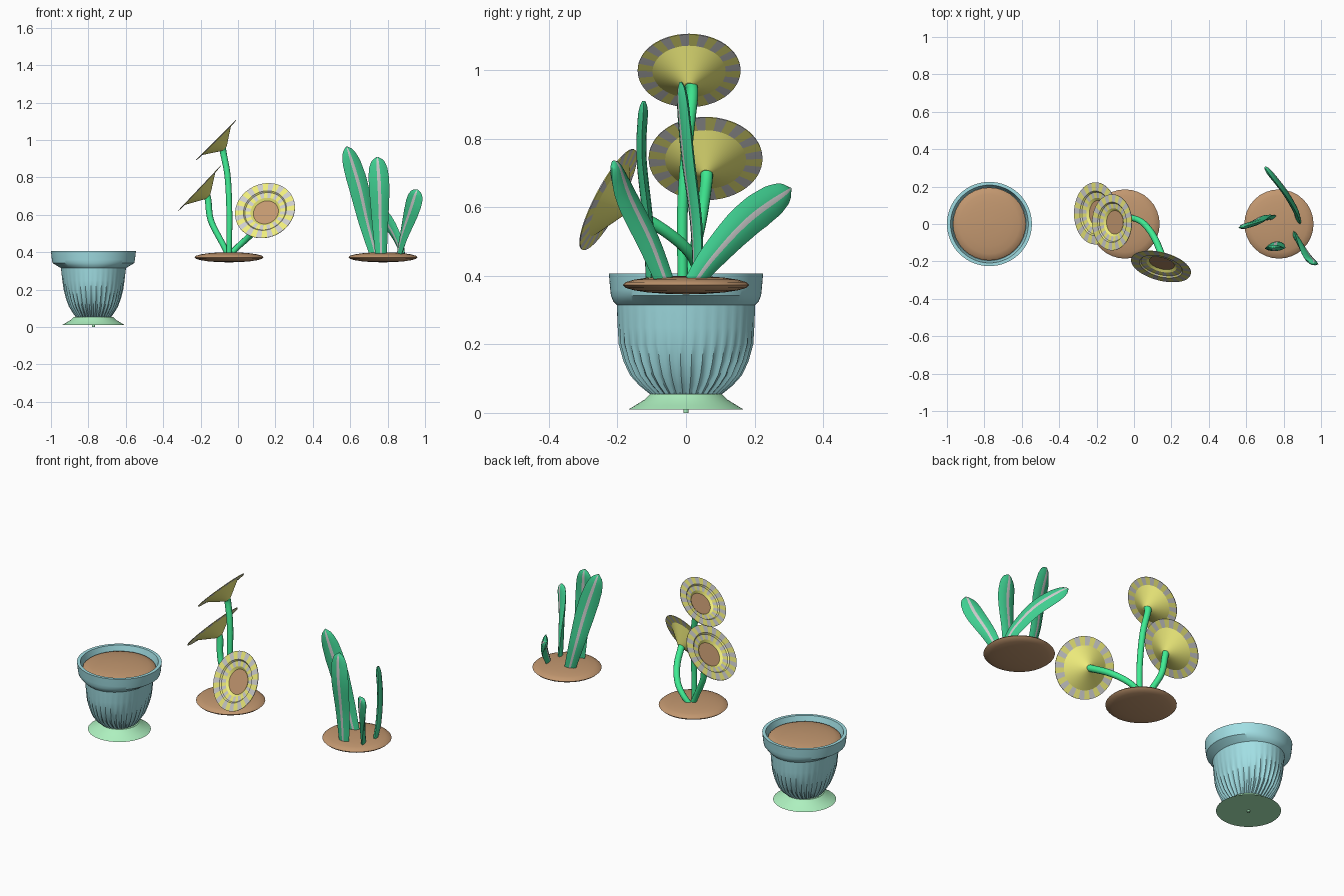
import bpy, math
from mathutils import Vector

if "Cube" in bpy.data.objects:
    bpy.data.objects.remove(bpy.data.objects["Cube"])


def material(name, rgb):
    m = bpy.data.materials.new(name)
    m.diffuse_color = (*rgb, 1)
    m.use_nodes = True
    m.node_tree.nodes["Principled BSDF"].inputs["Base Color"].default_value = m.diffuse_color
    return m


TEAL = material("teal", (.36, .74, .78))
MINT = material("mint", (.42, .87, .52))
SOIL = material("soil_brown", (.54, .31, .16))
STEM = material("stem_green", (.05, .83, .29))
LEAF = material("leaf_green", (.05, .62, .28))
YELLOW = material("yellow", (.86, .84, .2))
PALE = material("pale_grey", (.8, .8, .8))


def loft(name, rings, mats, cap_start=True, cap_end=True, pick=None, angle=35):
    """Skin closed rings of equal length; pick(row, column) gives a material slot."""
    n = len(rings[0])
    verts = [tuple(p) for r in rings for p in r]
    faces, slots = [], []
    for i in range(len(rings) - 1):
        for j in range(n):
            k = (j + 1) % n
            faces.append((i*n + j, i*n + k, (i+1)*n + k, (i+1)*n + j))
            slots.append(pick(i, j) if pick else 0)
    if cap_start:
        faces.append(tuple(reversed(range(n))))
        slots.append(0)
    if cap_end:
        faces.append(tuple(range(len(verts) - n, len(verts))))
        slots.append(len(mats) - 1)
    me = bpy.data.meshes.new(name)
    me.from_pydata(verts, [], faces)
    for m in mats:
        me.materials.append(m)
    for p, s in zip(me.polygons, slots):
        p.material_index = s
    ob = bpy.data.objects.new(name, me)
    bpy.context.collection.objects.link(ob)
    bpy.ops.object.select_all(action='DESELECT')
    ob.select_set(True)
    bpy.context.view_layer.objects.active = ob
    bpy.ops.object.shade_smooth_by_angle(angle=math.radians(angle))
    return ob


def ellipse(cx, z, rx, ry, n, flute=0, count=36):
    pts = []
    for j in range(n):
        a = 2 * math.pi * j / n
        f = 1 - flute * abs(math.cos(a * count / 2))
        pts.append((cx + rx * f * math.cos(a), ry * f * math.sin(a), z))
    return pts


def smooth_path(points, steps):
    """Catmull-Rom points along a short control path."""
    p = [Vector(q) for q in points]
    p = [2*p[0] - p[1]] + p + [2*p[-1] - p[-2]]
    out = []
    spans = len(p) - 3
    for s in range(steps + 1):
        u = s / steps * spans
        i = min(int(u), spans - 1)
        t = u - i
        a, b, c, d = p[i:i+4]
        out.append(.5 * (2*b + (c-a)*t + (2*a-5*b+4*c-d)*t*t + (3*b-a-3*c+d)*t**3))
    return out


def tangents(path):
    last = len(path) - 1
    return [(path[min(i+1, last)] - path[max(i-1, 0)]).normalized() for i in range(last + 1)]


# Pot: fluted oval body flowing into a round rim
PX = -.773
rows = [(.055, .096, .106, .07), (.08, .114, .137, .07), (.11, .132, .164, .06),
        (.15, .147, .183, .05), (.2, .16, .197, .025), (.25, .167, .2, .008),
        (.315, .174, .202, 0), (.325, .19, .212, 0), (.342, .218, .219, 0),
        (.36, .222, .221, 0), (.406, .227, .225, 0), (.406, .208, .208, 0),
        (.36, .196, .196, 0)]
loft("pot", [ellipse(PX, z, a, b, 144, f) for z, a, b, f in rows], [TEAL])

# Saucer-like foot with a small nub underneath
foot = [(0, .008), (.01, .008), (.01, .168), (.022, .148), (.038, .122), (.055, .105)]
loft("pot_foot", [ellipse(PX, z, r, r, 48) for z, r in foot], [MINT])

# Soil mounds, one per group
for name, x, r in (("pot_soil", PX, .195), ("flower_soil", -.048, .185), ("leaf_soil", .775, .185)):
    rings = []
    for i in range(11):
        a = math.pi * (i / 10 - .5) * .97
        rings.append(ellipse(x, .373 + .027 * math.sin(a), r * math.cos(a), r * math.cos(a), 32))
    loft(name, rings, [SOIL])


# Flowers: striped flat collar, dished striped face, brown centre, cone back, curved stem
def flower(tag, center, normal, radius, stem_pts):
    c, n = Vector(center), Vector(normal).normalized()
    u = n.cross(Vector((0, 0, 1))).normalized()
    v = n.cross(u)
    n_seg = 64

    def ring(frac, depth):
        r = frac * radius
        return [c - n*depth + r*(u*math.cos(2*math.pi*j/n_seg) + v*math.sin(2*math.pi*j/n_seg))
                for j in range(n_seg)]

    profile = [(.1, .066), (.71, .006), (1, .003), (1, 0), (.72, 0), (.68, .008), (.5, .012), (.42, .022)]

    def stripes(i, j):
        if i == 0 or i == 6:
            return 0
        return (j // 2) % 2

    loft(tag + "_bloom", [ring(*p) for p in profile], [YELLOW, PALE, SOIL], pick=stripes, angle=25)

    path = smooth_path(stem_pts + [tuple(c - n * .05)], 24)
    rings = []
    ref = Vector((.3, 1, .1))
    for i, (p, t) in enumerate(zip(path, tangents(path))):
        a = (ref - t * ref.dot(t)).normalized()
        ref = a
        b = t.cross(a)
        r = .015 + .004 * i / 24
        rings.append([p + r*(a*math.cos(k*math.pi/6) + b*math.sin(k*math.pi/6)) for k in range(12)])
    loft(tag + "_stem", rings, [STEM])


flower("top_flower", (-.118, .009, 1.0), (-.71, 0, .71), .15,
       [(-.048, -.01, .38), (-.046, -.01, .6), (-.055, .005, .8), (-.078, .018, .93)])
flower("left_flower", (-.207, .057, .743), (-.73, 0, .69), .166,
       [(-.05, .01, .38), (-.085, .02, .45), (-.145, .045, .57), (-.16, .06, .68)])
flower("front_flower", (.144, -.228, .623), (-.23, -.86, .45), .1645,
       [(-.05, .03, .38), (0, .03, .43), (.055, 0, .48), (.11, -.075, .54)])


# Leaves: lens section with a pale midrib, twisting between two width directions
SECTION = [(-1, 0), (-.6, .65), (-.17, .9), (.17, .9), (.6, .65),
           (1, 0), (.6, -.65), (.17, -.9), (-.17, -.9), (-.6, -.65)]
OUTLINE = [(0, .55), (.25, .72), (.6, .97), (.75, 1), (.87, .9), (.94, .68), (.98, .4), (1, .06)]


def leaf(tag, pts, w0, w1, half):
    steps = 36
    path = smooth_path(pts, steps)
    rings = []
    for i, (p, t) in enumerate(zip(path, tangents(path))):
        s = i / steps
        w = Vector(w0).lerp(Vector(w1), s)
        w = (w - t * w.dot(t)).normalized()
        m = t.cross(w)
        for (s0, h0), (s1, h1) in zip(OUTLINE, OUTLINE[1:]):
            if s0 <= s <= s1:
                k = h0 + (h1 - h0) * (s - s0) / (s1 - s0)
        h, th = half * k, .016 * min(1, k + .25)
        rings.append([p + w*(a*h) + m*(b*th) for a, b in SECTION])
    loft(tag, rings, [PALE, LEAF], pick=lambda i, j: 0 if j in (2, 7) else 1, angle=60)


leaf("tall_leaf", [(.735, .035, .38), (.69, .03, .55), (.645, .005, .75), (.58, -.015, .965)],
     (.9, .3, 0), (.95, .25, 0), .055)
leaf("front_leaf", [(.765, -.105, .38), (.76, -.11, .55), (.755, -.13, .75), (.745, -.123, .91)],
     (1, .1, 0), (1, 0, 0), .055)
leaf("right_leaf", [(.86, -.06, .38), (.89, -.11, .5), (.93, -.175, .63), (.96, -.212, .735)],
     (.35, -1, 0), (.9, -.35, 0), .05)
leaf("back_leaf", [(.88, .02, .38), (.86, .08, .46), (.80, .18, .565), (.70, .305, .655)],
     (.3, -.6, .6), (0, -.3, 1), .052)
